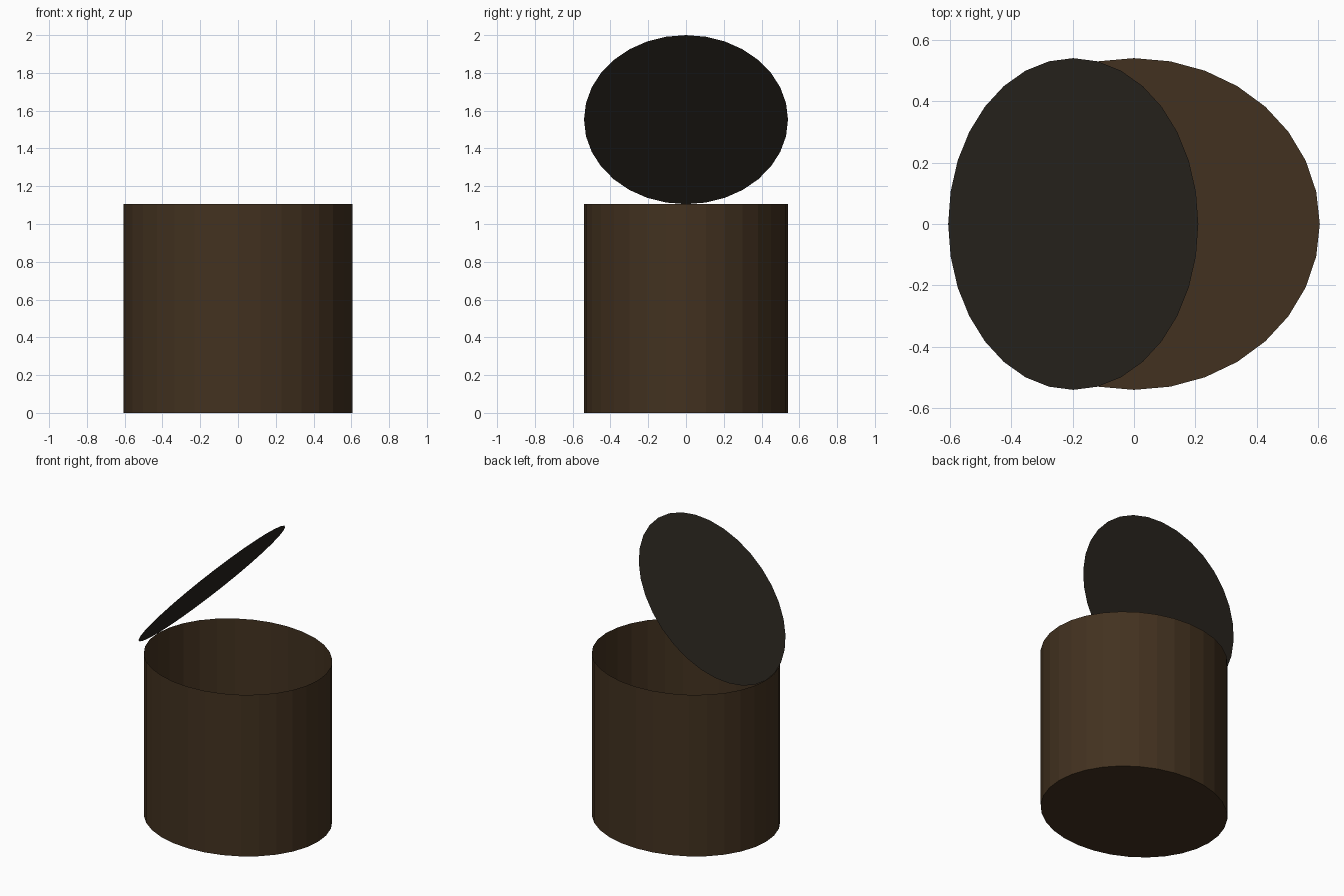
import bpy, bmesh, math
from mathutils import Matrix, Vector

if "Cube" in bpy.data.objects:
    bpy.data.objects.remove(bpy.data.objects["Cube"])

RX, RY, H, SIDES = 0.605, 0.54, 1.105, 32
RISE = 2.0 - H                      # lid height above the rim
TILT = math.asin(RISE / (2 * RX))   # lid opening angle


def material(name, color):
    mat = bpy.data.materials.new(name)
    mat.diffuse_color = (*color, 1)
    mat.use_nodes = True
    mat.node_tree.nodes["Principled BSDF"].inputs["Base Color"].default_value = mat.diffuse_color
    return mat


def oval(bm):
    """Filled oval face on the ground plane."""
    bmesh.ops.create_circle(bm, cap_ends=True, segments=SIDES, radius=1)
    bmesh.ops.scale(bm, vec=(RX, RY, 1), verts=bm.verts)


def finish(bm, name, mat):
    mesh = bpy.data.meshes.new(name)
    bm.to_mesh(mesh)
    bm.free()
    mesh.materials.append(mat)
    obj = bpy.data.objects.new(name, mesh)
    bpy.context.collection.objects.link(obj)
    return obj


# Open oval container: floor plus thin walls
bm = bmesh.new()
oval(bm)
walls = bmesh.ops.extrude_edge_only(bm, edges=bm.edges[:])["geom"]
rim = [g for g in walls if isinstance(g, bmesh.types.BMVert)]
bmesh.ops.translate(bm, vec=(0, 0, H), verts=rim)
bmesh.ops.recalc_face_normals(bm, faces=bm.faces)
# outward normals: the floor must face down
floor = next(f for f in bm.faces if len(f.verts) == SIDES)
if floor.normal.z > 0:
    bmesh.ops.reverse_faces(bm, faces=bm.faces[:])
finish(bm, "container", material("brown", (0.055, 0.031, 0.014)))

# Thin lid, hinged open on the left end of the rim
bm = bmesh.new()
oval(bm)
bmesh.ops.translate(bm, vec=(RX, 0, 0), verts=bm.verts)
if bm.faces[:][0].normal.z < 0:
    bmesh.ops.reverse_faces(bm, faces=bm.faces[:])
lid = finish(bm, "lid", material("dark_grey_brown", (0.023, 0.019, 0.014)))
lid.matrix_world = Matrix.Translation(Vector((-RX, 0, H))) @ Matrix.Rotation(-TILT, 4, "Y")
